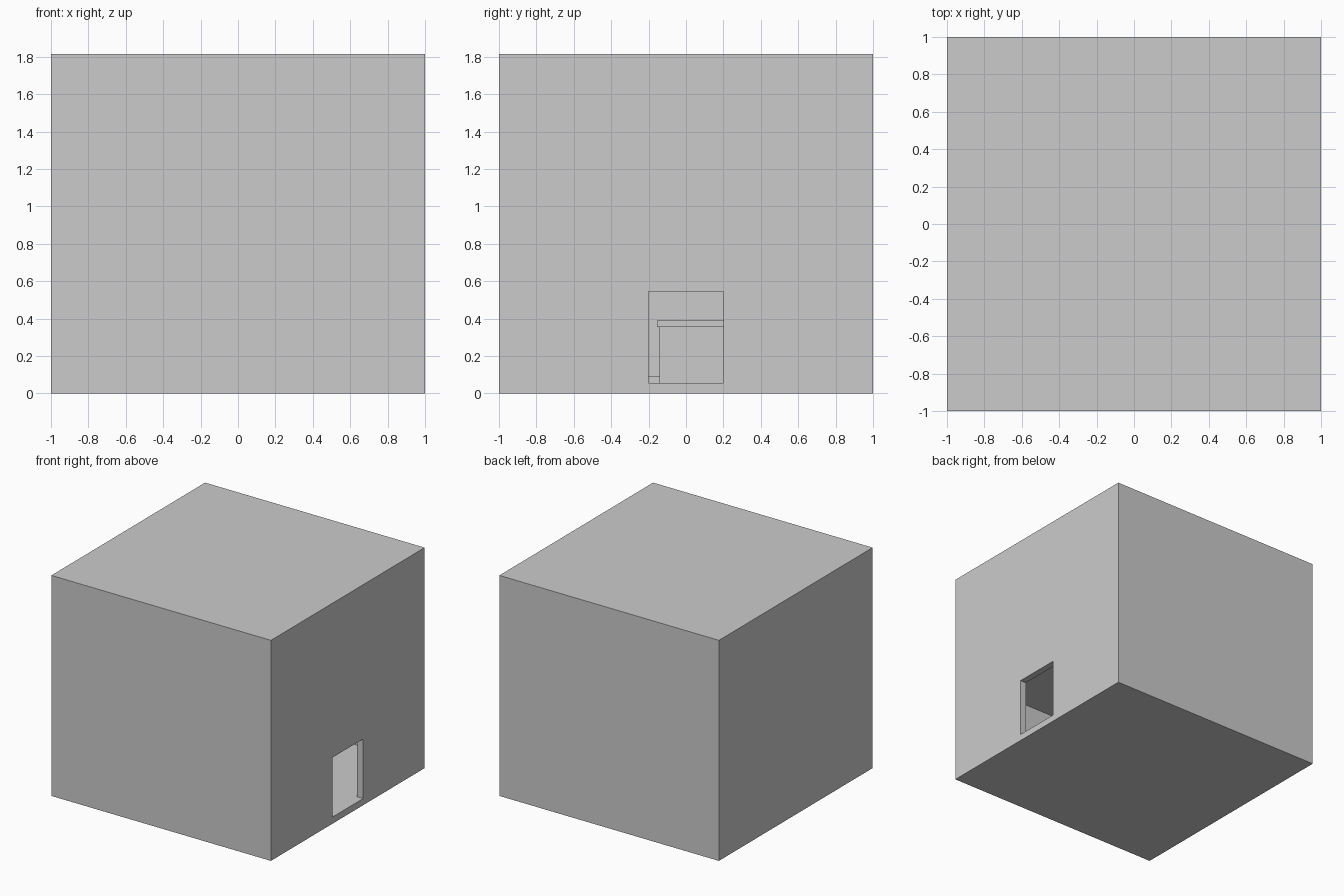
import bpy

if "Cube" in bpy.data.objects:
    bpy.data.objects.remove(bpy.data.objects["Cube"])

WALL = 0.055
HEIGHT = 1.816
MID = 0.905   # underside of the upper floor


def box(name, x, y, z):
    """Box from (min, max) ranges on each axis."""
    bpy.ops.mesh.primitive_cube_add(size=1, location=[sum(r) / 2 for r in (x, y, z)])
    ob = bpy.context.object
    ob.name = name
    ob.scale = [r[1] - r[0] for r in (x, y, z)]
    bpy.ops.object.transform_apply(location=False, rotation=False, scale=True)
    return ob


def carve(target, name, x, y, z):
    """Cut a box-shaped void out of the target."""
    cutter = box(name, x, y, z)
    cutter.hide_render = True
    mod = target.modifiers.new(name, 'BOOLEAN')
    mod.operation = 'DIFFERENCE'
    mod.solver = 'EXACT'
    mod.object = cutter
    bpy.context.view_layer.objects.active = target
    bpy.ops.object.modifier_apply(modifier=mod.name)
    bpy.data.objects.remove(cutter, do_unlink=True)


# Building shell with two storeys and a doorway on the right side
shell = box("building_shell", (-1, 1), (-1, 1), (0, HEIGHT))
inner = (-1 + WALL, 1 - WALL)
carve(shell, "lower_room", inner, inner, (WALL, MID))
carve(shell, "upper_room", inner, inner, (MID + WALL, HEIGHT - WALL))
carve(shell, "doorway", (0.9, 1.1), (-0.2, 0.2), (WALL, 0.545))

# Counter facing the doorway
box("counter_body", (-0.25, 0.02), (-0.142, 0.6), (WALL, 0.355))
box("counter_top", (-0.265, 0.035), (-0.155, 0.615), (0.355, 0.39))

# Low platform behind the counter
box("platform", (-0.945, -0.45), inner, (WALL, 0.092))
